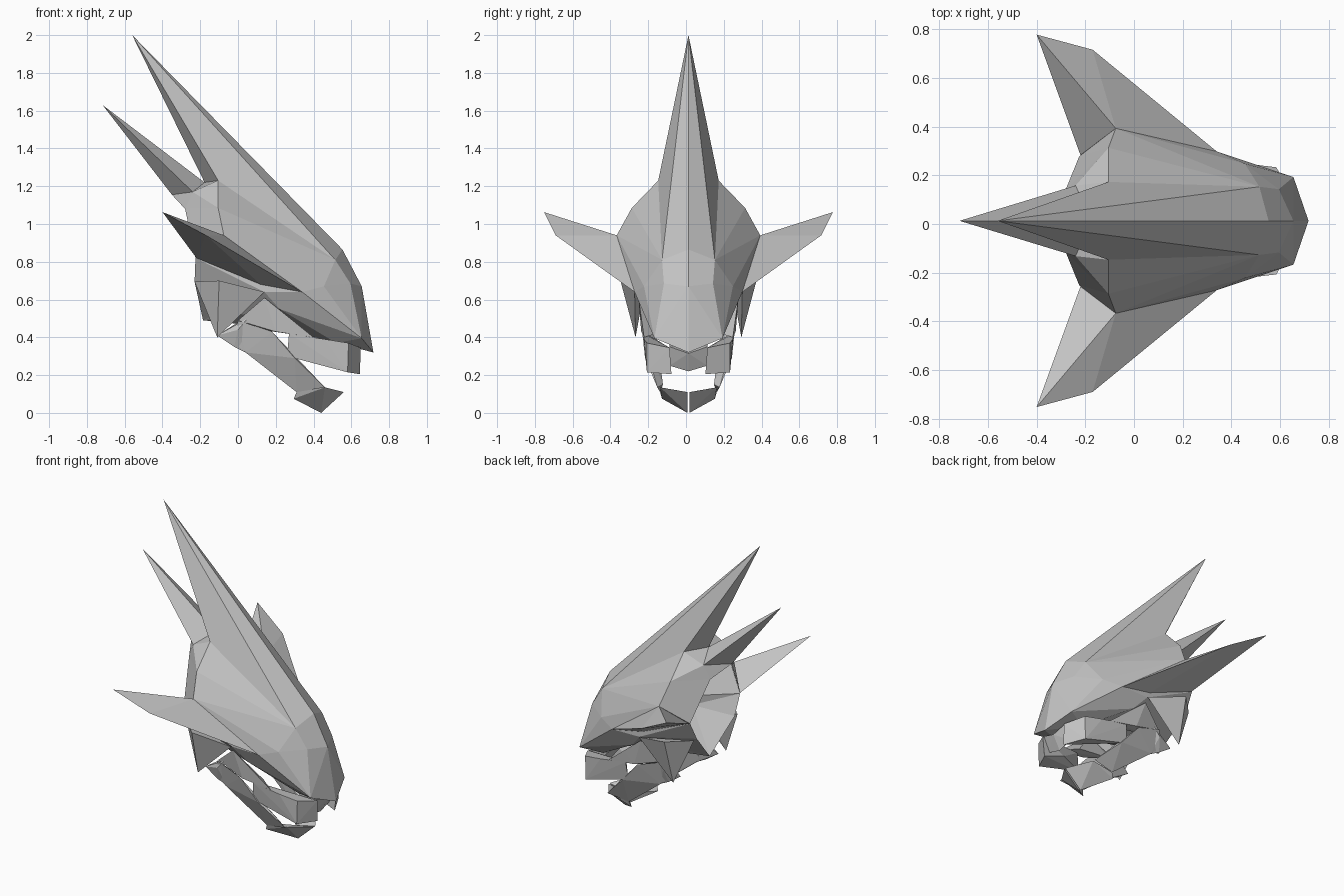
import bpy
import bmesh

cube = bpy.data.objects.get("Cube")
if cube:
    bpy.data.objects.remove(cube, do_unlink=True)

grey = bpy.data.materials.new("plain_grey")
grey.use_nodes = True
colour = (0.55, 0.55, 0.55, 1)
grey.diffuse_color = colour
grey.node_tree.nodes["Principled BSDF"].inputs["Base Color"].default_value = colour
MID = 0.013  # mirror plane of the head


def finish(name, bm):
    bmesh.ops.remove_doubles(bm, verts=bm.verts, dist=0.0005)
    bmesh.ops.recalc_face_normals(bm, faces=bm.faces)
    mesh = bpy.data.meshes.new(name)
    bm.to_mesh(mesh)
    bm.free()
    mesh.materials.append(grey)
    obj = bpy.data.objects.new(name, mesh)
    bpy.context.collection.objects.link(obj)


def shell(name, points, faces):
    """Half surface from named points, mirrored and welded along the middle."""
    bm = bmesh.new()
    for side in (1, -1):
        verts = {k: bm.verts.new((x, MID + side * y, z)) for k, (x, y, z) in points.items()}
        for face in faces.split():
            bm.faces.new([verts[k] for k in face[::side]])
    finish(name, bm)


def hull_pair(name, points):
    """Faceted convex part on each side of the head."""
    for label, side in (("left", 1), ("right", -1)):
        bm = bmesh.new()
        for x, y, z in points:
            bm.verts.new((x, MID + side * y, z))
        out = bmesh.ops.convex_hull(bm, input=bm.verts)
        junk = set(out["geom_interior"]) | set(out["geom_unused"])
        bmesh.ops.delete(bm, geom=[g for g in junk if isinstance(g, bmesh.types.BMVert)], context="VERTS")
        finish(label + "_" + name, bm)


# Hollow skull: T crest tip, a-b-c brow ridge down to the beak, S rear horn tip,
# B-C-D crown edge, H-L cheek edge, J-I-U-K rim of the open back
skull = {
    "T": (-.56, 0, 2), "a": (.553, 0, .865), "b": (.655, 0, .67), "c": (.717, 0, .32),
    "A": (.515, .14, .81), "M": (.595, .13, .685), "L": (.655, .18, .395),
    "Q": (.455, .235, .67), "B": (-.105, .16, 1.23), "C": (-.105, .3, 1.085),
    "D": (-.075, .38, .94), "H": (.34, .285, .64), "E": (-.177, 0, 1.22),
    "S": (-.717, 0, 1.63), "F": (-.24, .145, 1.17), "G": (-.35, 0, 1.155),
    "J": (-.28, .13, 1.08), "I": (-.225, .265, .82), "U": (-.23, .2, .695),
    "K": (-.185, 0, .49), "P": (.14, .28, .64), "W": (.22, .24, .55),
    "w": (.22, 0, .45), "V": (.52, .12, .37), "v": (.52, 0, .37),
}
shell("horned_skull", skull,
      "TBA TAa AMba MLb Lcb BCA CDA DQA DHQ HLQ QLM QMA "  # crest, brow and mask
      "TEB SEF SFG EFB FCB GJF CFJ CJI CID "               # undersides of horns, rear rim
      "DIH IUP IPH HPW UKP KWP KwW HWL WVL LVc Vvc WwvV")  # sides, floor and palate

# Swept ears
hull_pair("ear", [(-.4, .765, 1.063), (-.17, .703, .94), (-.075, .38, .94),
                  (.34, .285, .64), (-.22, .27, .82), (.12, .28, .68)])

# Downward cheek spikes
hull_pair("cheek_spike", [(-.11, .28, .4), (-.23, .23, .695), (-.1, .36, .7),
                          (.14, .285, .64), (0, .24, .62)])

# Cheekbones and upper jaw
hull_pair("cheekbone", [(0, .22, .49), (.14, .265, .61), (.27, .25, .5), (.4, .235, .4),
                        (.2, .25, .43), (.05, .18, .45), (.3, .17, .42)])
hull_pair("upper_jaw", [(.27, .24, .42), (.3, .19, .4), (.26, .225, .3), (.46, .235, .39),
                        (.585, .22, .37), (.58, .22, .215), (.645, .09, .205),
                        (.65, .1, .345), (.48, .1, .27)])
hull_pair("beak_core", [(.65, 0, .315), (.64, .1, .35), (.6, 0, .22), (.6, .1, .25),
                        (.5, 0, .37), (.5, .1, .37)])

# Jaw hinges, lower jaw arms and split chin
hull_pair("jaw_hinge", [(-.11, .2, .41), (-.02, .2, .35), (.04, .19, .32), (.05, .23, .5),
                        (0, .17, .48), (0, .23, .44)])
hull_pair("jaw_arm", [(0, .23, .49), (-.02, .2, .37), (.04, .2, .32), (.18, .245, .43),
                      (.3, .23, .29), (.06, .17, .42), (.31, .15, .11), (.46, .165, .135),
                      (.4, .135, .15)])
hull_pair("chin", [(.31, .15, .11), (.295, .14, .075), (.46, .15, .135), (.44, .005, 0),
                   (.56, .005, .11), (.42, .005, .08), (.4, .12, .13)])
